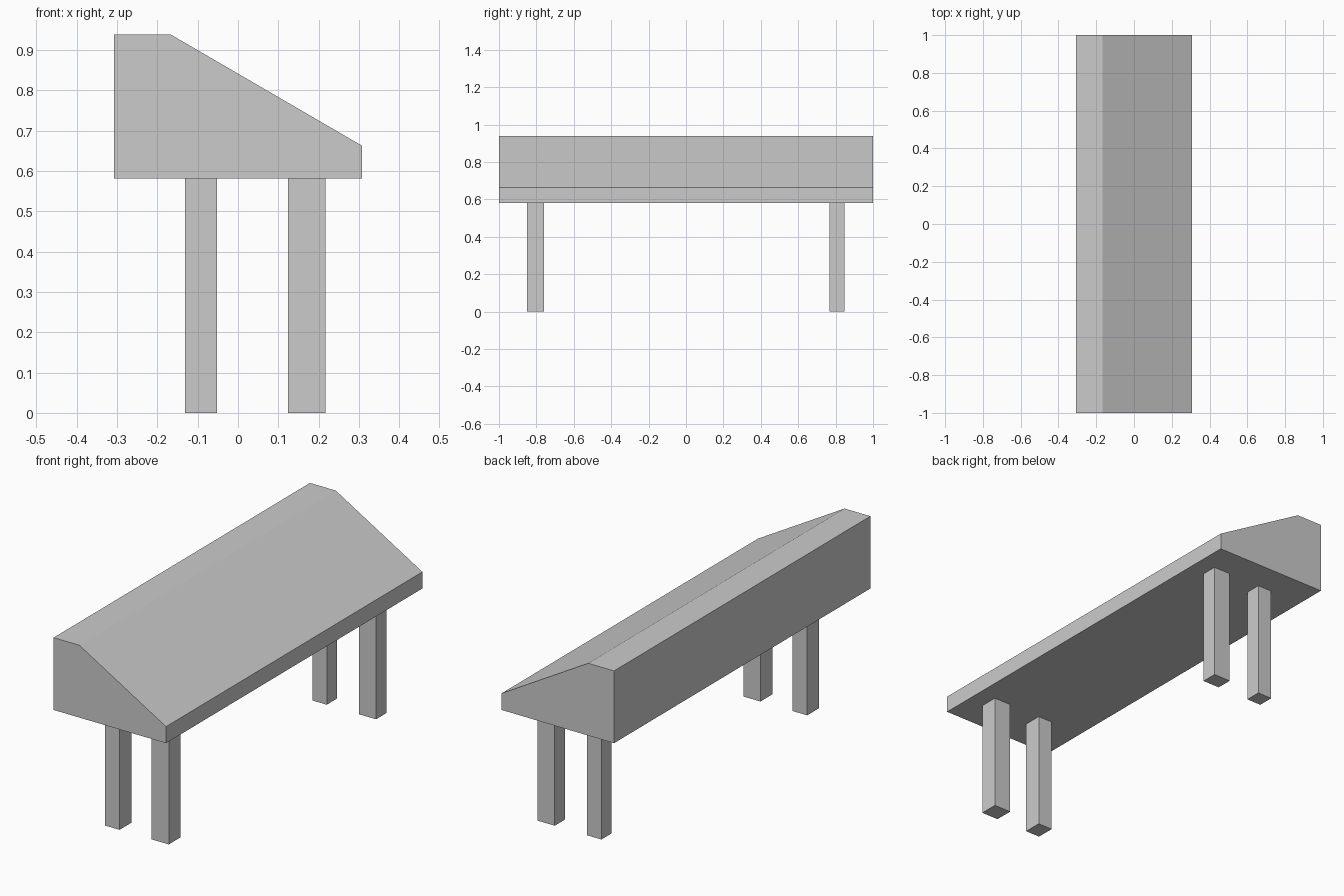
import bpy
import bmesh

if "Cube" in bpy.data.objects:
    bpy.data.objects.remove(bpy.data.objects["Cube"])


def add_object(name, bm):
    bmesh.ops.recalc_face_normals(bm, faces=bm.faces)
    mesh = bpy.data.meshes.new(name)
    bm.to_mesh(mesh)
    bm.free()
    obj = bpy.data.objects.new(name, mesh)
    bpy.context.collection.objects.link(obj)
    return obj


def extrude(name, outline, vector):
    bm = bmesh.new()
    face = bm.faces.new([bm.verts.new(p) for p in outline])
    result = bmesh.ops.extrude_face_region(bm, geom=[face], use_keep_orig=True)
    verts = [g for g in result["geom"] if isinstance(g, bmesh.types.BMVert)]
    bmesh.ops.translate(bm, verts=verts, vec=vector)
    return add_object(name, bm)


BODY_BOTTOM = 0.581

# Sloped body: side profile extruded along its length
profile = [(-0.307, BODY_BOTTOM), (0.307, BODY_BOTTOM), (0.307, 0.663),
           (-0.166, 0.938), (-0.307, 0.938)]
extrude("sloped_body", [(x, -1, z) for x, z in profile], (0, 2, 0))

# Four square posts, slightly different in thickness
columns = {"left": (-0.131, -0.052), "right": (0.124, 0.217)}
rows = {"front": (-0.85, -0.758), "back": (0.767, 0.847)}
for row, (y0, y1) in rows.items():
    for column, (x0, x1) in columns.items():
        base = [(x0, y0, 0), (x1, y0, 0), (x1, y1, 0), (x0, y1, 0)]
        extrude(f"{row}_{column}_leg", base, (0, 0, BODY_BOTTOM))
